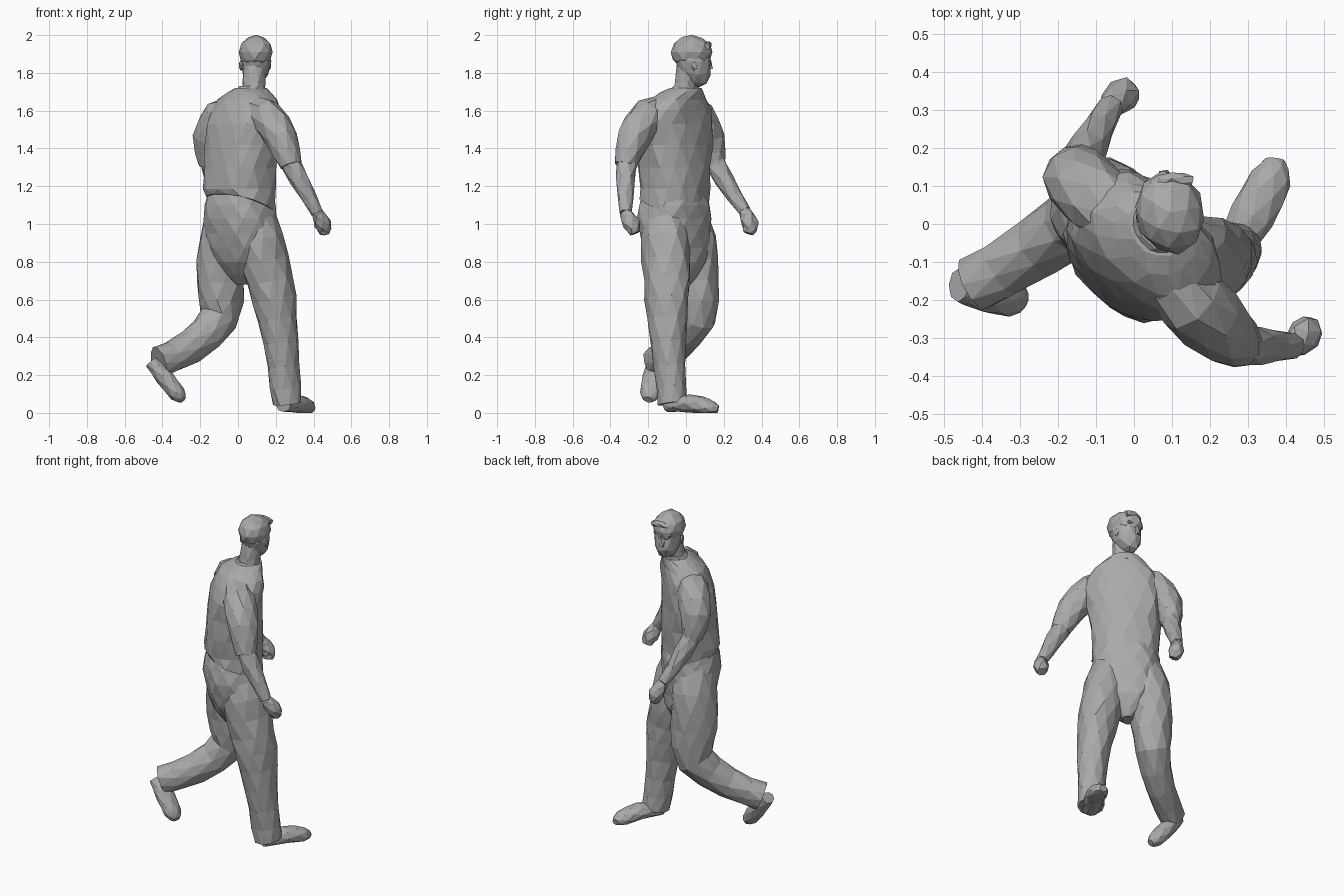
import bpy, bmesh, math, random
from mathutils import Vector

random.seed(4)
cube = bpy.data.objects.get("Cube")
if cube:
    bpy.data.objects.remove(cube)

clay = bpy.data.materials.new("plain grey")
clay.use_nodes = True
grey = (0.4, 0.4, 0.4, 1)
clay.diffuse_color = grey
clay.node_tree.nodes["Principled BSDF"].inputs["Base Color"].default_value = grey

up = Vector((0, 0, 1))
body_left = Vector((-1, 1, 0)).normalized()
head_left = Vector((-1, -0.2, 0)).normalized()


def finish(name, bm):
    """Turn a bmesh into a flat-shaded object."""
    bmesh.ops.recalc_face_normals(bm, faces=bm.faces)
    mesh = bpy.data.meshes.new(name)
    bm.to_mesh(mesh)
    bm.free()
    mesh.materials.append(clay)
    bpy.context.collection.objects.link(bpy.data.objects.new(name, mesh))


def smooth_path(keys, steps):
    """Pass a smooth curve through the key rings."""
    padded = [keys[0], *keys, keys[-1]]
    result = []
    for before, start, end, after in zip(padded, padded[1:], padded[2:], padded[3:]):
        for step in range(steps):
            t = step / steps
            result.append([
                b + (c - a) * t / 2
                + (2 * a - 5 * b + 4 * c - d) * t ** 2 / 2
                + (3 * b - a - 3 * c + d) * t ** 3 / 2
                for a, b, c, d in zip(before, start, end, after)])
    result.append(list(keys[-1]))
    return result


def loft(name, keys, side=body_left, sides=9, steps=2, level=False, rough=0.05, tilt=0, square=1):
    """Skin rings of (x, y, z, half width, half depth); the first ring may tilt as a hem."""
    bm = bmesh.new()
    rings = smooth_path(keys, steps)
    centres = [Vector(ring[:3]) for ring in rings]
    last = len(rings) - 1
    loops = []
    for i, (centre, ring) in enumerate(zip(centres, rings)):
        along = centres[min(i + 1, last)] - centres[max(i - 1, 0)]
        along = up if level else along.normalized()
        across = (side - along * side.dot(along)).normalized()
        deep = along.cross(across)
        width, depth = ring[3:]
        loop = []
        for k in range(sides):
            angle = math.tau * (k + i % 2 / 2) / sides
            c, s = math.cos(angle), math.sin(angle)
            c = math.copysign(abs(c) ** square, c)
            s = math.copysign(abs(s) ** square, s)
            crease = 1 + random.uniform(-rough, rough)
            point = centre + (across * c * width + deep * s * depth) * crease
            if i == 0:
                point.z += tilt * s
            point.z = max(point.z, 0)
            loop.append(bm.verts.new(point))
        loops.append(loop)
    # Staggered rings give triangular facets
    for i, (low, high) in enumerate(zip(loops, loops[1:])):
        for k in range(sides):
            n = (k + 1) % sides
            if i % 2:
                bm.faces.new((low[k], high[n], high[k]))
                bm.faces.new((low[k], low[n], high[n]))
            else:
                bm.faces.new((low[k], low[n], high[k]))
                bm.faces.new((low[n], high[n], high[k]))
    bm.faces.new(loops[0])
    bm.faces.new(loops[-1])
    finish(name, bm)


def limb(name, path, radii, aspect=1.0, **options):
    """Loft along joints with one radius per joint."""
    loft(name, [(*p, r, r * aspect) for p, r in zip(path, radii)], **options)


def ball(name, centre, size, lean=0, detail=2, rough=0.03):
    """Faceted ellipsoid turned with the head; its lower half may lean forward."""
    bm = bmesh.new()
    bmesh.ops.create_icosphere(bm, subdivisions=detail, radius=1)
    forward = head_left.cross(up)
    for vert in bm.verts:
        x, y, z = vert.co * (1 + random.uniform(-rough, rough))
        y += lean * max(-z, 0)
        vert.co = Vector(centre) - head_left * x * size[0] + forward * y * size[1] + up * z * size[2]
    finish(name, bm)


# Loose shirt with a hem higher at the back, and the trouser seat below it
loft("shirt", [
    (.01, -.06, 1.1, .19, .16), (.01, -.06, 1.3, .2, .16), (.03, -.06, 1.53, .22, .15),
    (.05, -.04, 1.66, .17, .12), (.07, 0, 1.72, .08, .08)],
    sides=14, level=True, tilt=.06, square=.85)
loft("trouser_seat", [
    (.03, -.02, .68, .03, .05), (.02, -.04, .8, .15, .13), (.01, -.06, .95, .2, .16),
    (.01, -.06, 1.1, .19, .17), (.01, -.06, 1.2, .16, .13)],
    sides=12, level=True, rough=.03, square=.85)

# Trouser legs from hip to cuff: the right one planted, the left one trailing
legs = {
    "right": [(.06, -.1, 1.12), (.12, -.11, .92), (.17, -.1, .7), (.21, -.1, .5),
              (.24, -.09, .25), (.26, -.07, .05)],
    "left": [(-.05, 0, 1.12), (-.08, .03, .92), (-.09, .05, .7), (-.1, .05, .5),
             (-.25, -.06, .35), (-.42, -.16, .27)],
}
for label, path in legs.items():
    limb(label + "_trouser_leg", path, [.09, .12, .12, .1, .08, .075], aspect=1.1, sides=10)

# Arms through collarbone, shoulder, biceps, elbow, wrist, knuckles and fingertips
arms = {
    "right": [(.07, -.1, 1.6), (.15, -.2, 1.57), (.23, -.28, 1.45), (.28, -.32, 1.31),
              (.42, -.32, 1.06), (.45, -.29, 1), (.46, -.27, .95)],
    "left": [(0, -.02, 1.6), (-.09, .06, 1.57), (-.15, .12, 1.45), (-.15, .15, 1.31),
             (-.06, .31, 1.07), (-.03, .34, 1), (-.02, .33, .95)],
}
for label, joints in arms.items():
    collarbone, shoulder, biceps, elbow, wrist, knuckles, tips = map(Vector, joints)
    limb(label + "_sleeve", [collarbone, shoulder, biceps, elbow], [.07, .095, .088, .058])
    limb(label + "_forearm", [biceps.lerp(elbow, .7), elbow.lerp(wrist, .3), wrist],
         [.055, .052, .033], sides=7)
    limb(label + "_hand", [wrist, knuckles, tips], [.032, .047, .028], sides=6)

# Shoes from heel to toe
shoes = {
    "right": [(.24, -.1, .04), (.31, .02, .05), (.36, .12, .03), (.37, .17, .02)],
    "left": [(-.46, -.16, .27), (-.39, -.17, .19), (-.32, -.19, .1), (-.29, -.2, .07)],
}
for label, path in shoes.items():
    limb(label + "_shoe", path, [.045, .06, .055, .025], aspect=.8, sides=8, rough=.02,
         side=body_left if label == "right" else Vector((0, 1, 0)))

# Collar and neck
limb("collar", [(.06, -.01, 1.68), (.07, 0, 1.73)], [.1, .07], aspect=.9, level=True)
limb("neck", [(.08, -.01, 1.66), (.09, .01, 1.84)], [.062, .06], side=head_left, level=True)

# Head turned over the left shoulder, with cropped hair
ball("head", (.095, .035, 1.86), (.08, .095, .135), lean=.35)
ball("hair", (.095, .03, 1.91), (.09, .112, .09))

# Face details: nose, brow, fringe and ears
limb("nose", [(.08, .125, 1.82), (.08, .115, 1.89)], [.02, .012], sides=5, level=True)
limb("brow", [(.03, .1, 1.89), (.08, .12, 1.89), (.14, .11, 1.89)], [.012] * 3, side=up, sides=5)
limb("fringe", [(.05, .1, 1.94), (.1, .12, 1.95), (.15, .11, 1.94)], [.018] * 3, side=up, sides=6)
for label, turn in (("left", 1), ("right", -1)):
    place = Vector((.09, .03, 1.84)) + head_left * turn * .075
    ball(label + "_ear", place, (.012, .02, .03), detail=1)
